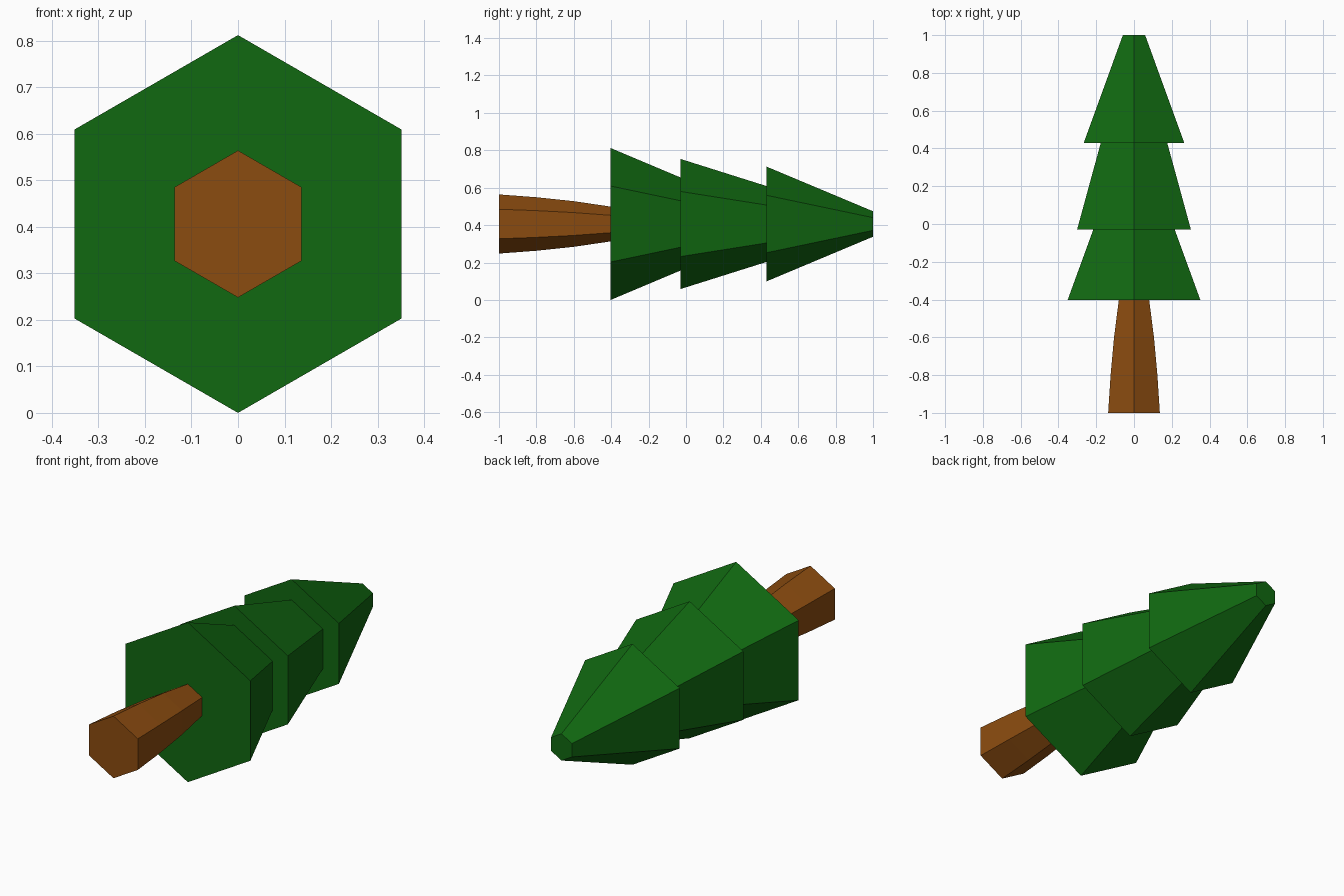
import bpy, bmesh
from math import sin, cos, pi

if "Cube" in bpy.data.objects:
    bpy.data.objects.remove(bpy.data.objects["Cube"])

SIDES = 6
AXIS_Z = 0.406


def material(name, rgb):
    mat = bpy.data.materials.new(name)
    mat.diffuse_color = (*rgb, 1)
    mat.use_nodes = True
    mat.node_tree.nodes["Principled BSDF"].inputs["Base Color"].default_value = mat.diffuse_color
    return mat


def hex_loft(name, profile, mat, cap_start=False, cap_end=False):
    """Loft hexagonal rings along y; profile is a list of (y, radius)."""
    bm = bmesh.new()
    rings = []
    for y, r in profile:
        angles = [2 * pi * i / SIDES for i in range(SIDES)]
        rings.append([bm.verts.new((r * sin(a), y, AXIS_Z + r * cos(a))) for a in angles])
    for a, b in zip(rings, rings[1:]):
        for i in range(SIDES):
            j = (i + 1) % SIDES
            bm.faces.new((a[i], a[j], b[j], b[i]))
    if cap_start:
        bm.faces.new(rings[0][::-1])
    if cap_end:
        bm.faces.new(rings[-1])
    # A ring wound this way around +y gives inward sides, so flip everything outward
    bmesh.ops.recalc_face_normals(bm, faces=bm.faces)
    mesh = bpy.data.meshes.new(name)
    bm.to_mesh(mesh)
    bm.free()
    mesh.materials.append(mat)
    obj = bpy.data.objects.new(name, mesh)
    bpy.context.collection.objects.link(obj)
    return obj


brown = material("bark", (0.26, 0.072, 0.005))
green = material("needles", (0.0055, 0.14, 0.0055))

# Trunk, gently curved taper that meets the foliage underside
hex_loft("trunk", [(-1, 0.158), (-0.8, 0.143), (-0.6, 0.122), (-0.403, 0.093)],
         brown, cap_start=True)

# Three stepped foliage tiers: (base y, base radius, top y, top radius)
tiers = [(-0.403, 0.406, -0.03, 0.249),
         (-0.03, 0.348, 0.43, 0.203),
         (0.43, 0.307, 1.0, 0.068)]
outline = [(-0.403, 0.093)]
for y0, r0, y1, r1 in tiers:
    outline += [(y0, r0), (y1, r1)]
hex_loft("foliage", outline, green, cap_end=True)
